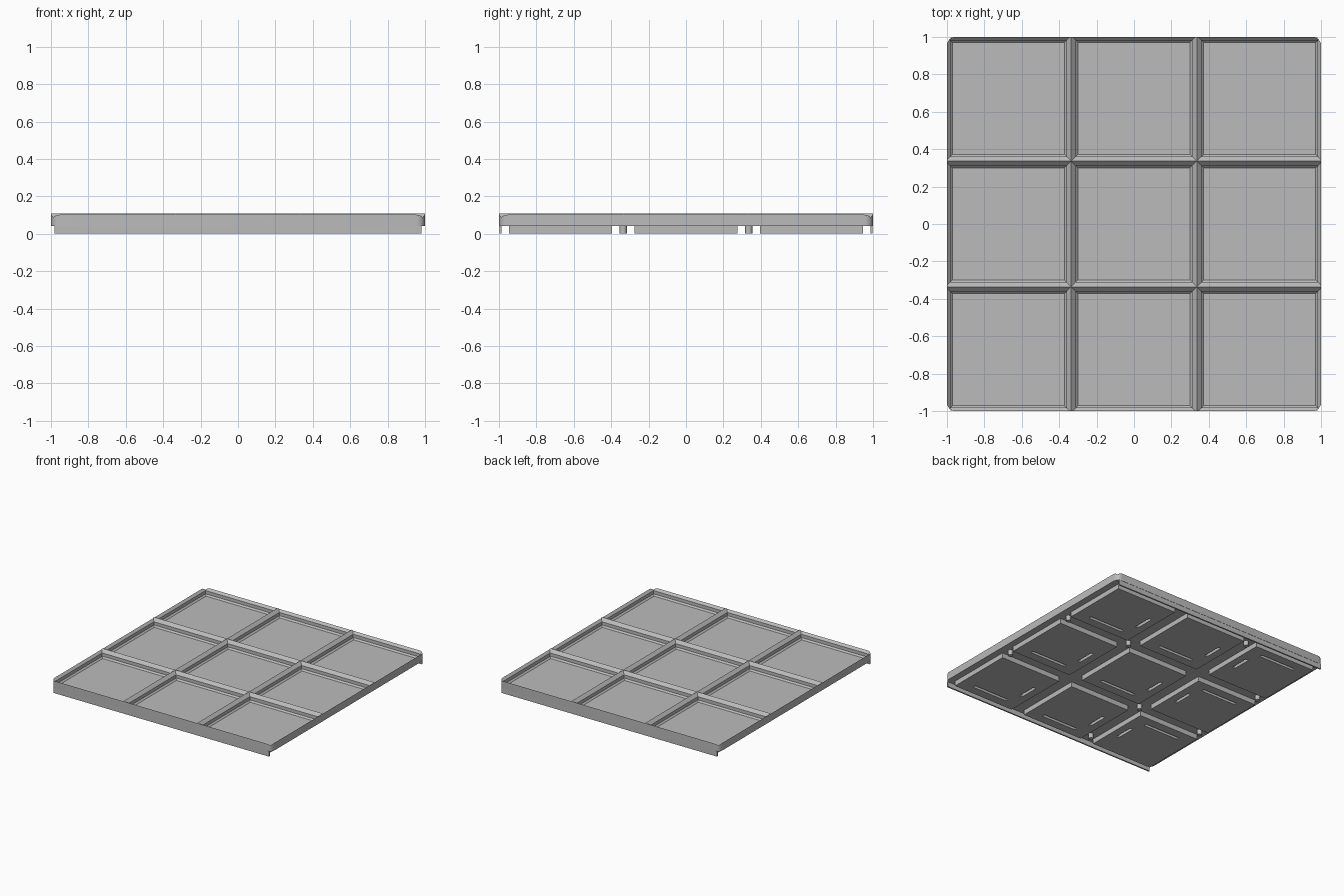
import bpy
import bmesh
from mathutils import Vector

cube = bpy.data.objects.get("Cube")
if cube:
    bpy.data.objects.remove(cube, do_unlink=True)

PITCH = 0.671
BASE_Z = 0.04      # underside of the tray body
GRID = (-PITCH, 0, PITCH)

grey = bpy.data.materials.new("mid grey")
grey.use_nodes = True
colour = (0.5, 0.5, 0.5, 1)
grey.diffuse_color = colour
grey.node_tree.nodes["Principled BSDF"].inputs["Base Color"].default_value = colour


def finish(bm, name):
    bmesh.ops.recalc_face_normals(bm, faces=bm.faces)
    mesh = bpy.data.meshes.new(name)
    bm.to_mesh(mesh)
    bm.free()
    mesh.materials.append(grey)
    obj = bpy.data.objects.new(name, mesh)
    bpy.context.collection.objects.link(obj)
    return obj


def add_box(bm, low, high):
    low, high = Vector(low), Vector(high)
    verts = bmesh.ops.create_cube(bm, size=1)["verts"]
    bmesh.ops.scale(bm, vec=high - low, verts=verts)
    bmesh.ops.translate(bm, vec=(low + high) / 2, verts=verts)
    return verts


def box(name, low, high):
    bm = bmesh.new()
    add_box(bm, low, high)
    return finish(bm, name)


def cell_cutter(cx, cy):
    """Stepped square pocket, lofted from (half width, height) rings."""
    profile = [(0.299, 0.045), (0.311, 0.057), (0.311, 0.0835), (0.3455, 0.118), (0.3455, 0.14)]
    bm = bmesh.new()
    rings = [[bm.verts.new((cx + sx * h, cy + sy * h, z))
              for sx, sy in ((-1, -1), (1, -1), (1, 1), (-1, 1))] for h, z in profile]
    for a, b in zip(rings, rings[1:]):
        for i in range(4):
            j = (i + 1) % 4
            bm.faces.new((a[i], a[j], b[j], b[i]))
    bm.faces.new(rings[0])
    bm.faces.new(rings[-1])
    return finish(bm, "cell_cutter")


def cut(target, cutter):
    """Subtract the cutter, bake the result and drop the cutter."""
    mod = target.modifiers.new("cut", "BOOLEAN")
    mod.operation = "DIFFERENCE"
    mod.solver = "EXACT"
    mod.object = cutter
    bpy.context.view_layer.update()
    graph = bpy.context.evaluated_depsgraph_get()
    mesh = bpy.data.meshes.new_from_object(target.evaluated_get(graph))
    target.modifiers.clear()
    target.data = mesh
    bpy.data.objects.remove(cutter, do_unlink=True)


# Tray body: slab with rounded upright corners and nine pockets
bm = bmesh.new()
add_box(bm, (-1, -1, BASE_Z), (1, 1, 0.125))
upright = [e for e in bm.edges if abs(e.verts[0].co.z - e.verts[1].co.z) > 0.01]
bmesh.ops.bevel(bm, geom=upright, offset=0.045, segments=6, profile=0.5, affect="EDGES")
tray = finish(bm, "grid_tray")
for x in GRID:
    for y in GRID:
        cut(tray, cell_cutter(x, y))

# Square feet under each pocket, with two grooves; one column is turned round
HALF = 0.275
for x in GRID:
    for y in GRID:
        turn = -1 if x < -0.1 else 1
        foot = box("foot_pad", (x - HALF, y - HALF, 0), (x + HALF, y + HALF, BASE_Z + 0.002))
        bm = bmesh.new()
        for gx, gy, length, width in ((0, -0.19, 0.32, 0.025), (-0.2, 0, 0.025, 0.16)):
            px, py = x + turn * gx, y + turn * gy
            add_box(bm, (px - length / 2, py - width / 2, -0.02),
                    (px + length / 2, py + width / 2, 0.03))
        cut(foot, finish(bm, "groove_cutter"))

# Thin skirts along the front and back edges
for name, side in (("front_skirt", -1), ("back_skirt", 1)):
    y0, y1 = sorted((side * 0.986, side * 0.998))
    box(name, (-0.98, y0, 0), (0.98, y1, BASE_Z + 0.002))

# Round locating pegs between the feet
LINE = PITCH / 2
pegs = [(sx * 0.92, sy * LINE) for sx in (-1, 1) for sy in (-1, 1)]
pegs += [(LINE, LINE), (-LINE, -LINE), (-LINE, 0.9), (-LINE, -0.9)]
for x, y in pegs:
    bm = bmesh.new()
    made = bmesh.ops.create_cone(bm, cap_ends=True, segments=16, radius1=0.019,
                                 radius2=0.019, depth=BASE_Z + 0.002)
    bmesh.ops.translate(bm, vec=(x, y, (BASE_Z + 0.002) / 2), verts=made["verts"])
    finish(bm, "locating_peg")

# Smooth only the curved corners and pegs
bpy.ops.object.select_all(action="DESELECT")
for obj in bpy.context.collection.objects:
    if obj.name.startswith(("grid_tray", "locating_peg")):
        obj.select_set(True)
bpy.context.view_layer.objects.active = tray
bpy.ops.object.shade_smooth_by_angle(angle=0.5)
